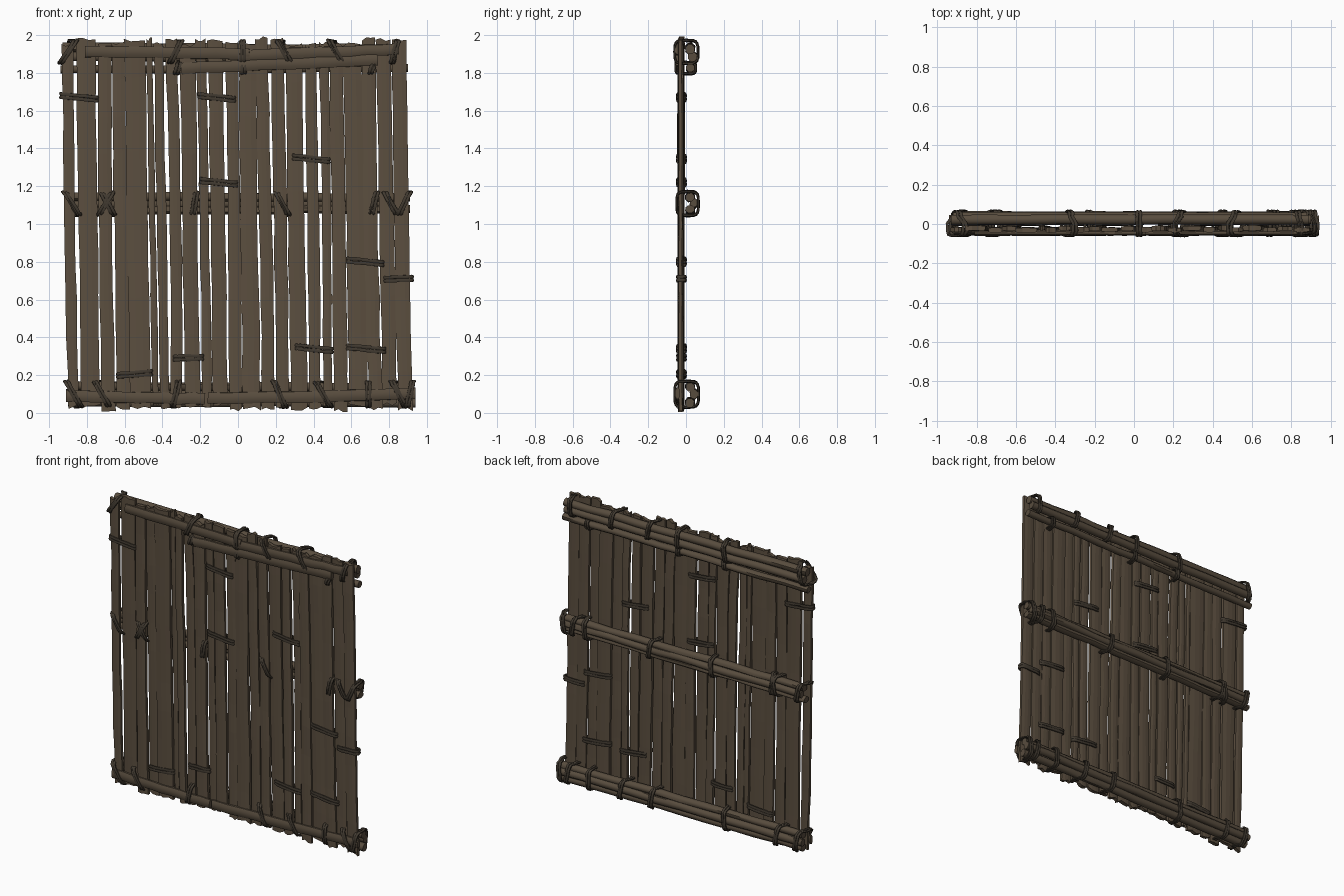
import bpy, bmesh, math, random
from mathutils import Vector

if "Cube" in bpy.data.objects:
    bpy.data.objects.remove(bpy.data.objects["Cube"])

random.seed(7)
R = random.uniform


def material(name, rgb):
    m = bpy.data.materials.new(name)
    m.diffuse_color = (*rgb, 1)
    m.use_nodes = True
    m.node_tree.nodes["Principled BSDF"].inputs["Base Color"].default_value = m.diffuse_color
    return m


WOOD = material("weathered brown wood", (0.105, 0.077, 0.050))
POLE = material("brown pole wood", (0.098, 0.073, 0.048))
ROPE = material("dark brown rope", (0.052, 0.041, 0.029))


def finish(bm, name, mat, smooth=False):
    bmesh.ops.recalc_face_normals(bm, faces=bm.faces)
    me = bpy.data.meshes.new(name)
    bm.to_mesh(me)
    bm.free()
    me.materials.append(mat)
    ob = bpy.data.objects.new(name, me)
    bpy.context.collection.objects.link(ob)
    if smooth:
        bpy.ops.object.select_all(action='DESELECT')
        ob.select_set(True)
        bpy.context.view_layer.objects.active = ob
        bpy.ops.object.shade_smooth_by_angle(angle=math.radians(50))
    return ob


def sweep(bm, pts, ref, ru, rv, sides=8, closed=False, rough=0.0):
    """Sweep an elliptical section (ru along ref, rv across) along a path."""
    pts = [Vector(p) for p in pts]
    n, rings = len(pts), []
    for i, p in enumerate(pts):
        a = pts[(i - 1) % n] if closed else pts[max(i - 1, 0)]
        b = pts[(i + 1) % n] if closed else pts[min(i + 1, n - 1)]
        t = (b - a).normalized()
        u = (ref - t * ref.dot(t)).normalized()
        v = t.cross(u)
        ring = []
        for k in range(sides):
            ang = math.tau * (k + 0.5) / sides
            s = 1 + R(-rough, rough)
            ring.append(bm.verts.new(p + u * (ru * s * math.cos(ang)) + v * (rv * s * math.sin(ang))))
        rings.append(ring)
    for i in range(n if closed else n - 1):
        r0, r1 = rings[i], rings[(i + 1) % n]
        for k in range(sides):
            j = (k + 1) % sides
            bm.faces.new((r0[k], r0[j], r1[j], r1[k]))
    if not closed:
        bm.faces.new(rings[0])
        bm.faces.new(rings[-1])


# Upright planks: left edge at the bottom of each, then the far right edge
edges = [-.90, -.835, -.725, -.645, -.57, -.455, -.415, -.355, -.285, -.195, -.135, -.05,
         .025, .125, .195, .275, .375, .445, .505, .585, .69, .765, .845, .93]


def plank(x0, x1, idx):
    bm = bmesh.new()
    cols, rows = 3, 10
    lean = -0.03 + R(-.008, .008)
    gap0, gap1 = R(.001, .007), R(.001, .007)
    top, bottom = R(1.95, 1.985), R(.015, .045)
    yc, th = -.026 + (.004 if idx % 2 else -.004), R(.011, .015)
    bow = R(-.006, .006)
    tops = [top + R(-.012, .012) for _ in range(cols + 1)]
    bots = [bottom + R(-.012, .012) for _ in range(cols + 1)]
    grid = []
    for r in range(rows + 1):
        f = r / rows
        shift = lean * f + bow * math.sin(math.pi * f) + R(-.002, .002)
        a = x0 + gap0 + shift + R(-.003, .003)
        b = x1 - gap1 + shift + R(-.003, .003)
        yy = yc + R(-.002, .002)
        row = []
        for s in (-1, 1):
            for c in range(cols + 1):
                g = c / cols
                bulge = 1 if 0 < c < cols else .75
                row.append(bm.verts.new((a + (b - a) * g, yy + s * th * bulge,
                                         bots[c] + (tops[c] - bots[c]) * f)))
        grid.append(row)
    m = cols + 1
    loop = list(range(m)) + list(range(2 * m - 1, m - 1, -1))
    for r in range(rows):
        for k in range(len(loop)):
            i, j = loop[k], loop[(k + 1) % len(loop)]
            bm.faces.new((grid[r][i], grid[r][j], grid[r + 1][j], grid[r + 1][i]))
    for r in (0, rows):
        for c in range(cols):
            bm.faces.new((grid[r][c], grid[r][c + 1], grid[r][m + c + 1], grid[r][m + c]))
    finish(bm, f"plank_{idx + 1}", WOOD)


for i in range(len(edges) - 1):
    plank(edges[i], edges[i + 1], i)


# Horizontal poles behind the planks and split poles in front
def pole(name, xa, za, xb, zb, y, ry, rz, sides=8, wob=.004):
    bm = bmesh.new()
    pts = []
    for i in range(11):
        f = i / 10
        pts.append((xa + (xb - xa) * f, y + R(-wob, wob) * .5, za + (zb - za) * f + R(-wob, wob)))
    sweep(bm, pts, Vector((0, 1, 0)), ry, rz, sides, rough=.06)
    finish(bm, name, POLE, True)


for name, *p in [
    ("top_pole_upper", -.93, 1.935, .89, 1.925, .022, .027, .027),
    ("top_pole_middle", -.92, 1.885, .88, 1.885, .036, .026, .026),
    ("top_pole_lower", -.94, 1.82, .90, 1.825, .024, .024, .022),
    ("middle_pole_upper", -.91, 1.145, .91, 1.14, .022, .026, .024),
    ("middle_pole_back", -.90, 1.105, .89, 1.11, .042, .022, .024),
    ("middle_pole_lower", -.92, 1.07, .91, 1.075, .022, .026, .022),
    ("bottom_pole_upper", -.90, .145, .93, .135, .022, .026, .024),
    ("bottom_pole_back", -.91, .10, .93, .10, .042, .023, .026),
    ("bottom_pole_lower", -.90, .058, .94, .055, .022, .026, .026),
]:
    pole(name, *p)
for name, *p in [
    ("front_top_batten_left", -.81, 1.915, .06, 1.90),
    ("front_top_batten_right", .0, 1.89, .85, 1.925),
    ("front_lower_batten", -.30, 1.825, .74, 1.87),
    ("front_bottom_batten_left", -.91, .09, -.175, .075),
    ("front_bottom_batten_right", -.16, .075, .94, .10),
]:
    pole(name, *p, -.045, .015, .032, 8, .003)


# Rope lashings around the rails: rounded loops, slanted by dx on the front
def lashing(name, x, dx, zlo, zhi, yf, yb, strands=2):
    bm = bmesh.new()
    for s in range(strands):
        off = (s - (strands - 1) / 2) * .017
        cy, cz = (yf + yb) / 2, (zlo + zhi) / 2
        pts = []
        for k in range(20):
            a = math.tau * k / 20
            c, w = math.cos(a), math.sin(a)
            py = cy + (yb - yf) / 2 * math.copysign(abs(c) ** .45, c)
            pz = cz + (zhi - zlo) / 2 * math.copysign(abs(w) ** .55, w) + R(-.003, .003)
            slant = dx * (pz - cz) / (zhi - zlo) * (1 if c < .3 else .35)
            pts.append((x + off + slant + R(-.002, .002), py, pz))
        sweep(bm, pts, Vector((1, 0, 0)), .009, .007, 6, True, .1)
    finish(bm, name, ROPE, True)


rails = {
    "top": (1.85, 1.972, -.06, .064, [(-.9, .08), (-.33, .06), (.025, .0), (.245, -.07), (.52, -.07), (.83, .03)]),
    "top_lower": (1.795, 1.855, -.055, .052, [(-.32, .02), (.03, .0), (.71, .02)]),
    "middle": (1.045, 1.172, -.049, .066, [(-.88, -.08), (-.70, .07), (-.69, -.07), (-.23, .02),
                                         (.235, -.07), (.72, .03), (.81, -.07), (.88, .06)]),
    "bottom": (.03, .168, -.06, .067, [(-.87, -.08), (-.72, -.08), (-.33, .03), (.22, -.06),
                                      (.45, -.08), (.69, .0), (.85, -.07), (.91, .03)]),
}
for rail, (lo, hi, yf, yb, spots) in rails.items():
    for i, (x, dx) in enumerate(spots):
        lashing(f"{rail}_lashing_{i + 1}", x, dx, lo, hi, yf, yb)

# Flat rope ties binding neighbouring planks: left x, right x, height, drop
ties = [(-.94, -.74, 1.67, .02), (-.21, -.015, 1.67, .02), (.29, .485, 1.345, .02),
        (-.20, -.005, 1.22, .02), (.575, .77, .80, .02), (.775, .925, .71, -.005),
        (.305, .50, .34, .02), (.575, .78, .34, .02), (-.64, -.455, .205, -.015),
        (-.34, -.185, .292, -.004)]
for i, (xa, xb, z, drop) in enumerate(ties):
    bm = bmesh.new()
    for s in (-.009, .009):
        pts = []
        for k in range(20):
            a = math.tau * k / 20
            c, w = math.cos(a), math.sin(a)
            px = (xa + xb) / 2 + (xb - xa) / 2 * math.copysign(abs(c) ** .6, c)
            py = -.024 + .022 * math.copysign(abs(w) ** .4, w)
            f = (px - xa) / (xb - xa) - .5
            pts.append((px, py, z + s - drop * f + R(-.0015, .0015)))
        sweep(bm, pts, Vector((0, 0, 1)), .010, .007, 6, True, .1)
    finish(bm, f"plank_tie_{i + 1}", ROPE, True)
